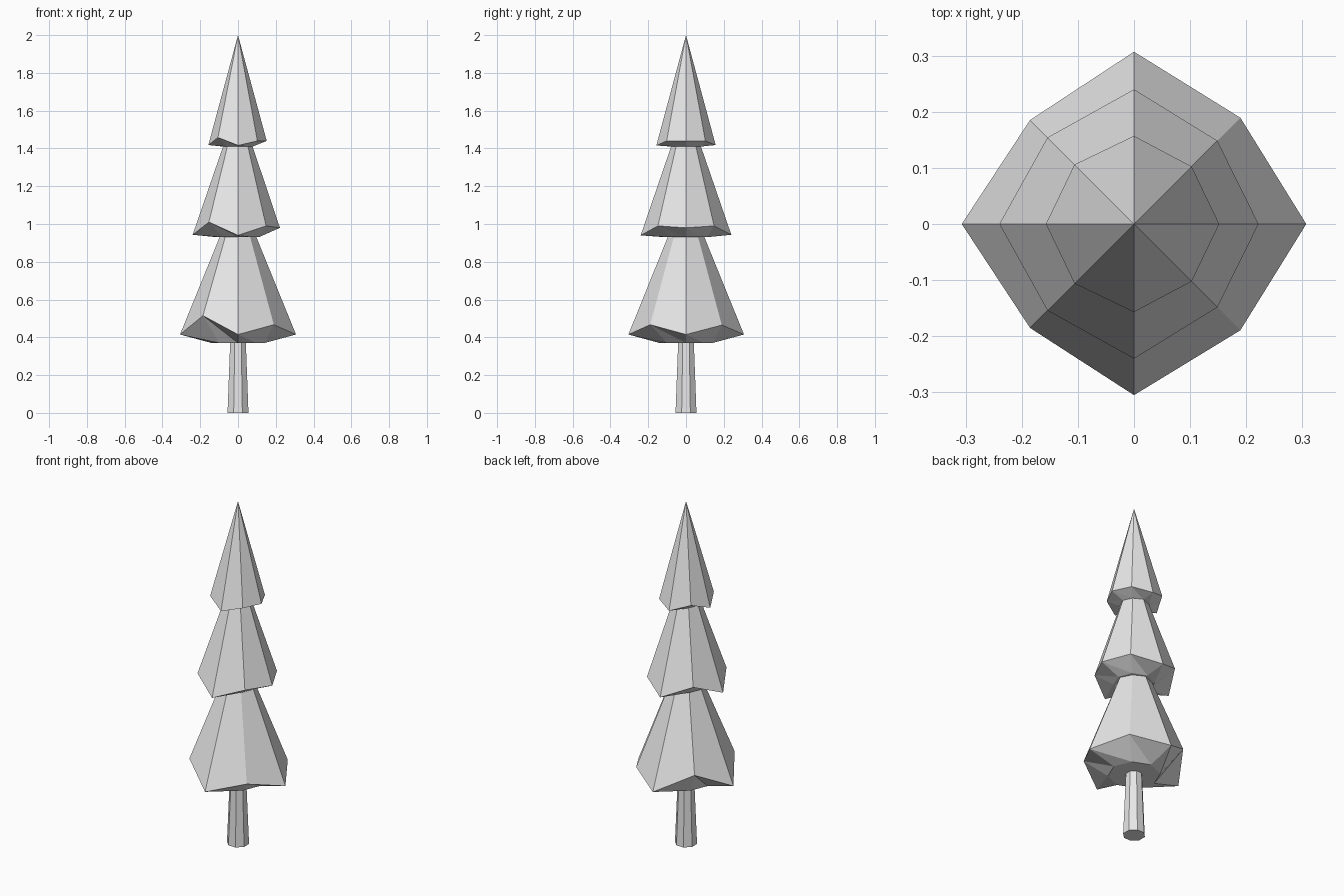
import bpy, bmesh, math

if "Cube" in bpy.data.objects:
    bpy.data.objects.remove(bpy.data.objects["Cube"])

grey = bpy.data.materials.new("light_grey")
grey.diffuse_color = (0.8, 0.8, 0.8, 1)
grey.use_nodes = True
grey.node_tree.nodes["Principled BSDF"].inputs["Base Color"].default_value = grey.diffuse_color


def finish(name, bm):
    bmesh.ops.recalc_face_normals(bm, faces=bm.faces[:])
    mesh = bpy.data.meshes.new(name)
    bm.to_mesh(mesh)
    bm.free()
    mesh.materials.append(grey)
    bpy.context.collection.objects.link(bpy.data.objects.new(name, mesh))


def tier(name, apex, base_z, base_r, rim):
    """Eight-sided bough: peak, uneven rim, sloping underside, flat base.
    rim lists (radius, z) every 45 degrees, counter-clockwise from +x."""
    bm = bmesh.new()
    top = bm.verts.new((0, 0, apex))
    outer, base = [], []
    for i, (r, z) in enumerate(rim):
        a = math.radians(45 * i)
        c, s = math.cos(a), math.sin(a)
        outer.append(bm.verts.new((r * c, r * s, z)))
        base.append(bm.verts.new((base_r * c, base_r * s, base_z)))
    n = len(rim)
    for i in range(n):
        j = (i + 1) % n
        bm.faces.new((top, outer[i], outer[j]))
        # underside split so its facets stay flat
        bm.faces.new((outer[i], base[i], base[j]))
        bm.faces.new((outer[i], base[j], outer[j]))
    bm.faces.new(base)
    finish(name, bm)


# Rims: +x, back right, back, back left, -x, front left, front, front right
tier("lower_boughs", 1.17, 0.37, 0.14,
     [(0.307, 0.415), (0.268, 0.465), (0.307, 0.415), (0.262, 0.515),
      (0.307, 0.415), (0.262, 0.515), (0.305, 0.415), (0.268, 0.467)])
tier("middle_boughs", 1.64, 0.93, 0.11,
     [(0.222, 0.98), (0.21, 0.99), (0.24, 0.943), (0.218, 1.01),
      (0.24, 0.943), (0.218, 1.01), (0.24, 0.94), (0.21, 0.99)])
tier("upper_boughs", 2.0, 1.41, 0.078,
     [(0.152, 1.44), (0.145, 1.44), (0.157, 1.418), (0.15, 1.458),
      (0.157, 1.418), (0.15, 1.458), (0.157, 1.416), (0.145, 1.44)])

# Trunk: tapered octagon with a flat side to the front
bm = bmesh.new()
rings = []
for r, z in ((0.06, 0), (0.043, 0.42)):
    rings.append([bm.verts.new((r * math.cos(a), r * math.sin(a), z))
                  for a in (math.radians(22.5 + 45 * i) for i in range(8))])
for i in range(8):
    j = (i + 1) % 8
    bm.faces.new((rings[0][i], rings[0][j], rings[1][j], rings[1][i]))
bm.faces.new(rings[0])
bm.faces.new(rings[1])
finish("trunk", bm)
